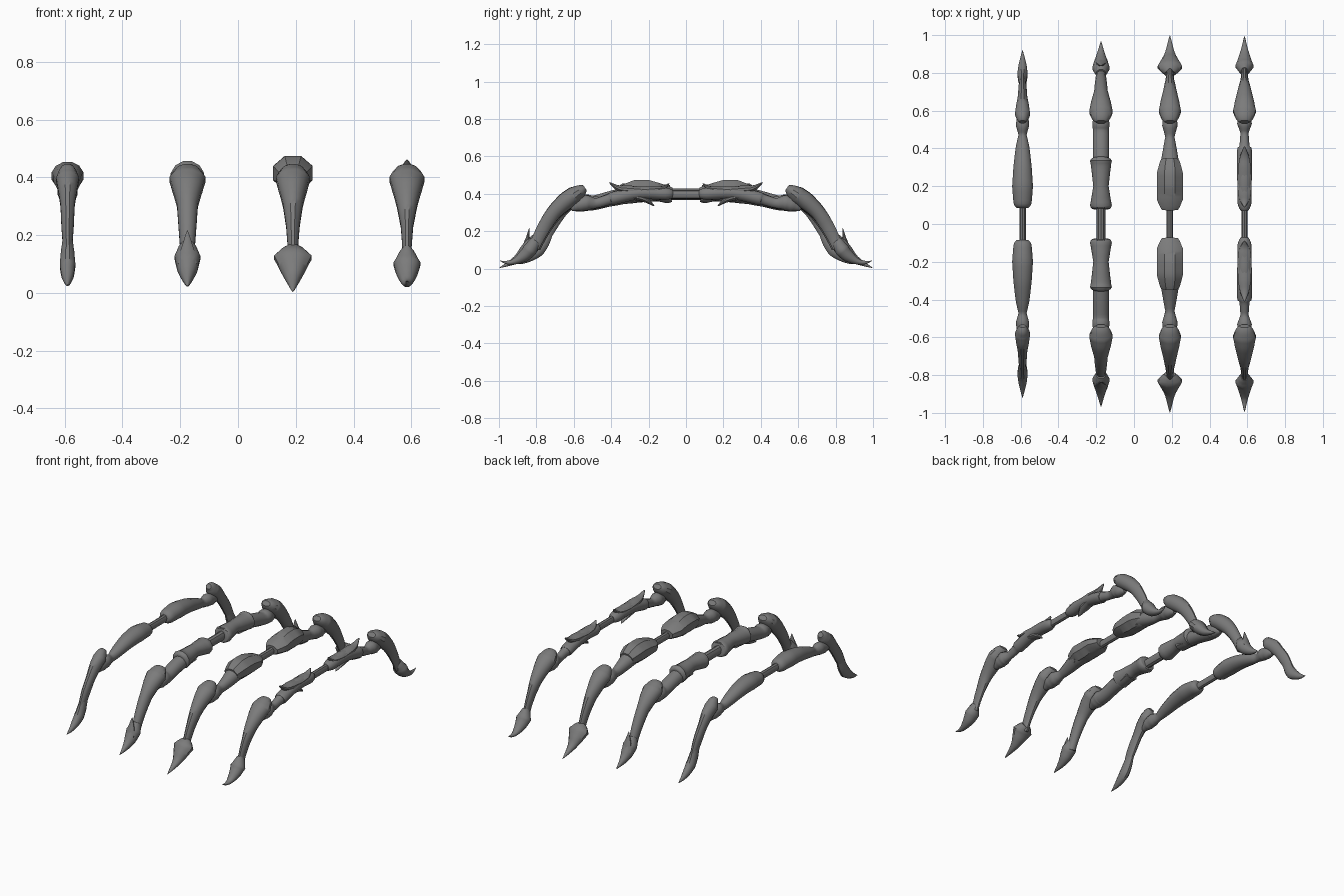
import bpy, bmesh, math
from mathutils import Vector

dark = bpy.data.materials.new("dark_grey")
dark.diffuse_color = (0.2, 0.2, 0.2, 1)


def spline(pts, i, t):
    # centre follows a smooth curve, widths are blended linearly
    p = [Vector(pts[min(max(k, 0), len(pts) - 1)][:2]) for k in range(i - 1, i + 3)]
    c = 0.5 * (2 * p[1] + (p[2] - p[0]) * t + (2 * p[0] - 5 * p[1] + 4 * p[2] - p[3]) * t * t
               + (3 * p[1] - p[0] - 3 * p[2] + p[3]) * t ** 3)
    a, b = pts[i], pts[i + 1]
    return c, a[2] + (b[2] - a[2]) * t, a[3] + (b[3] - a[3]) * t


def loft(name, x, pts, sides=12, sub=4, mirror=True):
    """Sweep an oval along (y, z, half_width, half_thickness) stations."""
    st = [spline(pts, i, k / sub) for i in range(len(pts) - 1) for k in range(sub)]
    st.append((Vector(pts[-1][:2]), pts[-1][2], pts[-1][3]))
    bm = bmesh.new()
    rings = []
    for i, (c, w, h) in enumerate(st):
        tan = (st[min(i + 1, len(st) - 1)][0] - st[max(i - 1, 0)][0]).normalized()
        n = Vector((-tan.y, tan.x))
        ring = []
        for k in range(sides):
            a = 2 * math.pi * (k + 0.5) / sides
            q = c + n * math.sin(a) * max(h, 0.001)
            ring.append(bm.verts.new((x + math.cos(a) * max(w, 0.001), q.x, q.y)))
        rings.append(ring)
    for r, s in zip(rings, rings[1:]):
        for k in range(sides):
            j = (k + 1) % sides
            bm.faces.new((r[k], r[j], s[j], s[k]))
    bm.faces.new(rings[0])
    bm.faces.new(rings[-1])
    bmesh.ops.recalc_face_normals(bm, faces=bm.faces)
    me = bpy.data.meshes.new(name)
    bm.to_mesh(me)
    bm.free()
    me.materials.append(dark)
    ob = bpy.data.objects.new(name, me)
    bpy.context.collection.objects.link(ob)
    bpy.ops.object.select_all(action='DESELECT')
    ob.select_set(True)
    bpy.context.view_layer.objects.active = ob
    bpy.ops.object.shade_smooth_by_angle(angle=math.radians(35))
    if mirror:
        m = ob.modifiers.new("front_back", 'MIRROR')
        m.use_axis = (False, True, False)
        m.use_mirror_merge = False
    return ob


X = [-0.59, -0.175, 0.19, 0.585]

# central rods joining front and back legs
for i, (x, r) in enumerate(zip(X, (0.018, 0.024, 0.018, 0.017))):
    loft(f"rod_{i+1}", x, [(-0.16, 0.397, r, r + .006), (0.16, 0.397, r, r + .006)], 10, 1, False)

# upper legs, each ending in a knuckle below the knee
loft("upper_leg_1", X[0], [
    (.085, .40, .03, .025), (.11, .40, .049, .043), (.20, .405, .057, .05), (.30, .395, .05, .045),
    (.40, .37, .038, .036), (.47, .35, .022, .028), (.52, .35, .036, .04), (.57, .34, .032, .038),
    (.615, .32, .012, .012)])
loft("upper_leg_2", X[1], [
    (.31, .395, .045, .045), (.40, .375, .044, .042), (.49, .352, .044, .04),
    (.53, .352, .047, .046), (.57, .34, .04, .04), (.615, .32, .012, .012)])
loft("hip_2", X[1], [
    (.08, .40, .045, .042), (.10, .40, .06, .052), (.20, .408, .042, .042),
    (.30, .40, .054, .052), (.335, .40, .06, .058), (.35, .398, .04, .04)])
loft("upper_leg_3", X[2], [
    (.30, .40, .055, .05), (.38, .375, .04, .04), (.46, .355, .025, .03),
    (.52, .352, .042, .044), (.57, .34, .037, .038), (.615, .32, .012, .012)])
loft("hip_3", X[2], [
    (.075, .405, .045, .03), (.13, .41, .074, .046), (.20, .414, .074, .064),
    (.27, .414, .074, .064), (.34, .40, .05, .045)], 8)
loft("upper_leg_4", X[3], [
    (.07, .40, .018, .02), (.11, .40, .038, .034), (.25, .405, .04, .036), (.39, .375, .04, .036),
    (.41, .37, .028, .03), (.48, .35, .022, .027), (.53, .352, .04, .042), (.57, .34, .036, .038),
    (.615, .32, .012, .012)])

# thorny plates on the fourth hip
for n, pts in enumerate([
        [(.20, .415, .038, .02), (.30, .422, .036, .022), (.36, .43, .024, .016), (.41, .46, .002, .002)],
        [(.24, .415, .038, .02), (.16, .422, .036, .018), (.12, .43, .022, .013), (.09, .455, .002, .002)],
        [(.28, .385, .034, .018), (.22, .37, .03, .016), (.17, .335, .002, .002)]]):
    loft(f"hip_thorn_{n+1}", X[3], pts, 10)
# small spurs under the second and third hips
for i in (1, 2):
    loft(f"hip_spur_{i+1}", X[i], [(.23, .375, .04, .02), (.30, .365, .034, .018), (.36, .345, .002, .002)], 10)

# lower legs: hooked knee head tapering to the ankle
for i, (x, w, ankle, d, t) in enumerate([
        (X[0], .041, .017, -.028, .042), (X[1], .064, .027, -.004, .05),
        (X[2], .06, .019, .004, .05), (X[3], .062, .017, .004, .048)]):
    loft(f"lower_leg_{i+1}", x, [
        (.54, .432, w * .45, .016), (.56, .418, w * .75, .034), (.595 + d * .4, .392, w, t),
        (.64 + d * .6, .36, w * .85, t), (.70 + d, .302, w * .52 + .004, t * .85),
        (.75 + d, .23, ankle + .005, .037), (.785 + d, .165, ankle, .033), (.81 + d, .11, ankle, .03)])

# claws
loft("claw_1", X[0], [
    (.735, .205, .014, .03), (.765, .14, .024, .036), (.795, .095, .028, .036),
    (.84, .06, .022, .025), (.88, .038, .012, .014), (.92, .025, 0, 0)])
loft("claw_2", X[1], [
    (.795, .165, .026, .03), (.825, .122, .046, .044), (.86, .082, .036, .036),
    (.905, .05, .02, .022), (.967, .022, 0, 0)])
loft("claw_3", X[2], [
    (.795, .145, .03, .03), (.83, .122, .067, .04), (.865, .083, .046, .036),
    (.91, .045, .025, .022), (.997, .004, 0, 0)])
loft("claw_4", X[3], [
    (.805, .15, .018, .028), (.835, .1, .048, .04), (.87, .065, .036, .033),
    (.92, .037, .02, .016), (.96, .033, .01, .009), (.995, .042, 0, 0)])
# ankle spike of the second leg
loft("ankle_spike_2", X[1], [
    (.865, .10, .034, .016), (.85, .145, .026, .014), (.838, .216, 0, 0)], 10)
